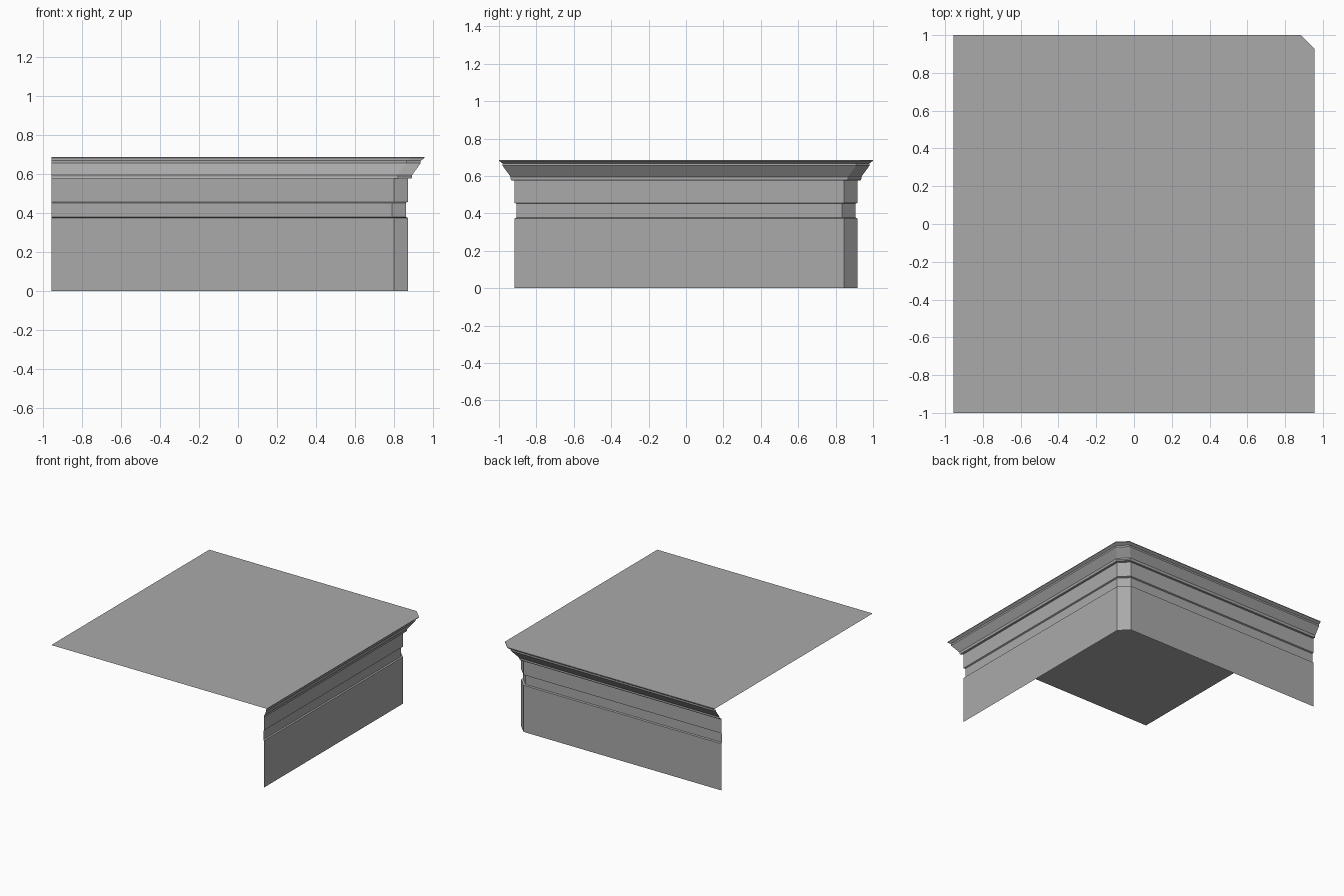
import bpy
import bmesh

# Remove the default cube
cube = bpy.data.objects.get("Cube")
if cube:
    bpy.data.objects.remove(cube, do_unlink=True)

HALF_X, HALF_Y, CHAMFER, TOP = 0.955, 1.0, 0.072, 0.686

# One plain grey
grey = bpy.data.materials.new("stone grey")
grey.use_nodes = True
colour = (0.4, 0.4, 0.4, 1)
grey.diffuse_color = colour
grey.node_tree.nodes["Principled BSDF"].inputs["Base Color"].default_value = colour


def outline(inset, z):
    """Open corner path: mitred front end, chamfered corner, square end."""
    x, y = HALF_X - inset, HALF_Y - inset
    return [(x, -y, z), (x, y - CHAMFER, z), (x - CHAMFER, y, z), (-HALF_X, y, z)]


def finish(name, bm):
    mesh = bpy.data.meshes.new(name)
    bm.to_mesh(mesh)
    bm.free()
    mesh.materials.append(grey)
    obj = bpy.data.objects.new(name, mesh)
    bpy.context.collection.objects.link(obj)
    return obj


def sweep(name, profile):
    """Sweep an (inset, height) profile along the corner path."""
    bm = bmesh.new()
    rows = [[bm.verts.new(p) for p in outline(*point)] for point in profile]
    for low, high in zip(rows, rows[1:]):
        for i in range(len(low) - 1):
            bm.faces.new((low[i], low[i + 1], high[i + 1], high[i]))
    return finish(name, bm)


# Wall with a shallow recessed band
sweep("wall", [(0.084, 0), (0.084, 0.374), (0.094, 0.379),
               (0.094, 0.452), (0.084, 0.457), (0.084, 0.576)])

# Cornice: lower lip, sloping face, upper lip
sweep("cornice", [(0.084, 0.576), (0.067, 0.576), (0.063, 0.584),
                  (0.063, 0.595), (0.019, 0.655), (0.019, 0.668),
                  (0.003, 0.679), (0, 0.681), (0, TOP)])

# Flat roof sheet
bm = bmesh.new()
corners = outline(0, TOP) + [(-HALF_X, -HALF_Y, TOP)]
bm.faces.new([bm.verts.new(p) for p in corners])
finish("roof", bm)
